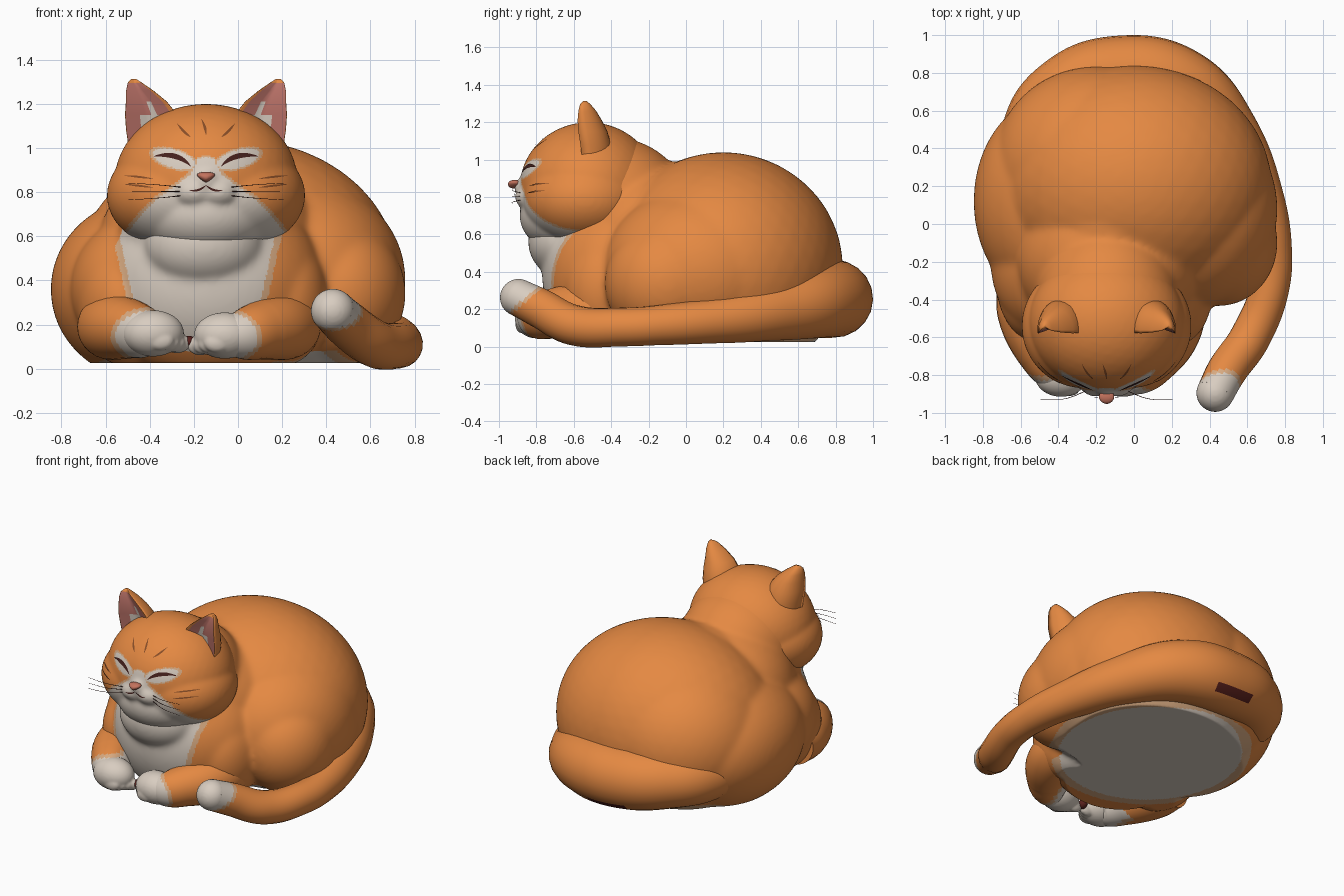
import bpy, bmesh, math
from mathutils import Matrix, Vector
from mathutils.bvhtree import BVHTree

if "Cube" in bpy.data.objects:
    bpy.data.objects.remove(bpy.data.objects["Cube"])

FACE_X = -0.145  # symmetry line of the head


def material(name, rgb):
    m = bpy.data.materials.new(name)
    m.use_nodes = True
    m.diffuse_color = (*rgb, 1)
    bsdf = next(n for n in m.node_tree.nodes if n.type == "BSDF_PRINCIPLED")
    bsdf.inputs["Base Color"].default_value = (*rgb, 1)
    bsdf.inputs["Roughness"].default_value = 0.8
    return m


ORANGE = material("orange fur", (0.78, 0.25, 0.055))
WHITE = material("cream white fur", (0.69, 0.61, 0.53))
PEACH = material("pale orange fur", (0.68, 0.40, 0.22))
PINK = material("ear pink", (0.50, 0.17, 0.14))
NOSE = material("nose pink", (0.55, 0.17, 0.11))
DARK = material("dark brown", (0.06, 0.015, 0.012))
STRIPE = material("stripe brown", (0.25, 0.075, 0.02))
RED = material("dark red", (0.10, 0.015, 0.012))
FUR = [ORANGE, WHITE, PEACH]


def add_object(name, mesh, mats, rule=None):
    """Link a smooth mesh and colour its faces by a rule on centre and normal."""
    mesh.name = name
    ob = bpy.data.objects.new(name, mesh)
    bpy.context.scene.collection.objects.link(ob)
    mesh.materials.clear()
    for m in mats:
        mesh.materials.append(m)
    for p in mesh.polygons:
        p.use_smooth = True
        p.material_index = rule(p.center, p.normal) if rule else 0
    return ob


def baked(ob):
    bpy.context.view_layer.update()
    dg = bpy.context.evaluated_depsgraph_get()
    return bpy.data.meshes.new_from_object(ob.evaluated_get(dg))


def blob(name, balls, mats, rule=None, voxel=0.012, smooth=12, floor=0.0):
    """Fuse ellipsoids (centre, radii) into one soft form with a flat base."""
    bm = bmesh.new()
    for c, r in balls:
        bmesh.ops.create_icosphere(bm, subdivisions=4, radius=1,
                                   matrix=Matrix.Translation(c) @ Matrix.Diagonal((*r, 1)))
    raw = bpy.data.meshes.new("raw")
    bm.to_mesh(raw)
    bm.free()
    tmp = bpy.data.objects.new("tmp", raw)
    bpy.context.scene.collection.objects.link(tmp)
    mod = tmp.modifiers.new("fuse", "REMESH")
    mod.mode, mod.voxel_size = "VOXEL", voxel
    mod = tmp.modifiers.new("soften", "SMOOTH")
    mod.factor, mod.iterations = 0.5, smooth
    mesh = baked(tmp)
    bpy.data.objects.remove(tmp)
    for v in mesh.vertices:
        v.co.z = max(v.co.z, floor)
    return add_object(name, mesh, mats, rule)


def tube(name, points, mats, rule=None, sides=6):
    """Tapered tube through (x, y, z, radius) points."""
    cu = bpy.data.curves.new("path", "CURVE")
    cu.dimensions, cu.bevel_depth = "3D", 1
    cu.bevel_resolution, cu.use_fill_caps, cu.resolution_u = sides, True, 16
    sp = cu.splines.new("BEZIER")
    sp.radius_interpolation = "CARDINAL"
    sp.bezier_points.add(len(points) - 1)
    for bp, (x, y, z, r) in zip(sp.bezier_points, points):
        bp.co, bp.radius = (x, y, z), r
        bp.handle_left_type = bp.handle_right_type = "AUTO"
    tmp = bpy.data.objects.new("tmp", cu)
    bpy.context.scene.collection.objects.link(tmp)
    mesh = baked(tmp)
    bpy.data.objects.remove(tmp)
    return add_object(name, mesh, mats, rule)


def lerp(table, v):
    for (a, p), (b, q) in zip(table, table[1:]):
        if v <= b:
            return p + (q - p) * max(0, (v - a) / (b - a))
    return table[-1][1]


# Body: torso, rump, haunches, shoulder mass, neck, chest and ruff
def body_rule(c, n):
    if c.z < 0.08 and n.z < -0.2:
        d = math.hypot((c.x + 0.03) / 0.57, (c.y - 0.12) / 0.59)
        return 1 if d < 1 else 2 if d < 1.1 else 0
    if c.y < -0.5 and n.y < -0.15:
        d = abs(c.x + 0.185) - (0.22 + 0.22 * c.z)
        return 1 if d < 0 else 2 if d < 0.03 else 0
    return 0


body_balls = [((0, 0.2, 0.42), (0.73, 0.64, 0.62)),
              ((-0.2, 0.3, 0.42), (0.55, 0.535, 0.5)),
              ((0.28, 0.08, 0.40), (0.48, 0.53, 0.46)),
              ((0.45, -0.1, 0.34), (0.31, 0.335, 0.33)),
              ((-0.40, 0.12, 0.36), (0.45, 0.57, 0.42)),
              ((-0.42, -0.2, 0.36), (0.34, 0.42, 0.34)),
              ((-0.13, -0.18, 0.56), (0.50, 0.46, 0.43)),
              ((-0.14, -0.42, 0.78), (0.38, 0.42, 0.345)),
              ((-0.10, 0.0, 0.72), (0.35, 0.3, 0.275)),
              ((FACE_X, -0.40, 0.62), (0.40, 0.36, 0.22)),
              ((-0.12, -0.35, 0.38), (0.51, 0.42, 0.46)),
              ((-0.155, -0.64, 0.56), (0.27, 0.205, 0.2)),
              ((0.2, -0.39, 0.31), (0.21, 0.26, 0.30)),
              ((-0.50, -0.31, 0.30), (0.23, 0.32, 0.29))]
body_balls += [((x, -0.40, 0.46), (0.22, 0.24, 0.30)) for x in (-0.36, 0.07)]
blob("body", body_balls, FUR, body_rule, smooth=36, floor=0.025)

# Head: cranium, cheeks, chin and muzzle
MASK = [(0.5, 0.36), (0.62, 0.355), (0.7, 0.29), (0.78, 0.21), (0.82, 0.15),
        (0.88, 0.07), (0.95, 0.035), (0.98, -0.05)]


def head_rule(c, n):
    if c.y > -0.5 or n.y > -0.05 and c.z > 0.6:
        return 0
    dx = abs(c.x - FACE_X)
    d = dx - lerp(MASK, c.z)
    eye = math.hypot((dx - 0.145) / 0.095, (c.z - 0.95 - 0.25 * (dx - 0.145)) / 0.042)
    if d < 0 or eye < 1:
        return 1
    return 2 if d < 0.02 or eye < 1.18 else 0


head_balls = [((FACE_X, -0.52, 0.85), (0.415, 0.37, 0.35)),
              ((FACE_X, -0.61, 0.70), (0.31, 0.28, 0.21)),
              ((FACE_X, -0.83, 0.85), (0.07, 0.09, 0.07))]
for s in (-1, 1):
    head_balls += [((FACE_X + s * 0.12, -0.54, 0.785), (0.33, 0.33, 0.25)),
                   ((FACE_X + s * 0.055, -0.82, 0.80), (0.10, 0.095, 0.075))]
head = blob("head", head_balls, FUR, head_rule, voxel=0.01, smooth=20)
surface = BVHTree.FromPolygons([v.co for v in head.data.vertices],
                               [p.vertices for p in head.data.polygons])


# Painted strokes: thin tapered ribbons laid on the face
def stroke(name, path, width, mat, side=1, steps=14):
    bm = bmesh.new()
    rows = []
    a, b, c = (Vector(p) for p in path)
    for i in range(steps + 1):
        t = i / steps
        p = a * (1 - t) ** 2 + b * 2 * t * (1 - t) + c * t * t
        d = ((b - a) * (1 - t) + (c - b) * t).normalized()
        off = Vector((-d.y, d.x)) * (width / 2 * math.sin(math.pi * (0.04 + 0.92 * t)))
        row = []
        for q in (p + off, p, p - off):
            x = FACE_X + side * q.x
            hit = surface.ray_cast(Vector((x, -3, q.y)), Vector((0, 1, 0)))
            y = hit[0].y if hit[0] else -0.5
            row.append(bm.verts.new((x, y - 0.006, q.y)))
        rows.append(row)
    for r0, r1 in zip(rows, rows[1:]):
        for k in (0, 1):
            f = bm.faces.new((r0[k], r0[k + 1], r1[k + 1], r1[k]))
            f.normal_update()
            if f.normal.y > 0:
                f.normal_flip()
    mesh = bpy.data.meshes.new(name)
    bm.to_mesh(mesh)
    bm.free()
    add_object(name, mesh, [mat])


# Ears: cupped cones, pink inside with a spiky pale tuft
# rows: height, centre offset, half width, front y, back y
EAR = [(1.00, 0.235, 0.115, -0.58, -0.40), (1.08, 0.24, 0.122, -0.59, -0.40),
       (1.15, 0.248, 0.119, -0.60, -0.42), (1.21, 0.27, 0.093, -0.60, -0.45),
       (1.26, 0.30, 0.062, -0.59, -0.48), (1.295, 0.322, 0.033, -0.575, -0.51),
       (1.312, 0.327, 0.012, -0.555, -0.53)]


def ear(name, side, count=28):
    bm = bmesh.new()
    rings = []
    for z, off, w, yf, yb in EAR:
        ring = []
        for i in range(count):
            a = 2 * math.pi * i / count
            ca, sa = math.cos(a), math.sin(a)
            rim = yf + 0.25 * (yb - yf)
            y = rim + (yb - rim) * sa if sa > 0 else yf + (rim - yf) * (1.6 - abs(ca)) * 0.9
            ring.append(bm.verts.new((FACE_X + side * (off + w * ca), y, z)))
        rings.append(ring)
    for k, (r0, r1) in enumerate(zip(rings, rings[1:])):
        for i in range(count):
            j = (i + 1) % count
            f = bm.faces.new((r0[i], r0[j], r1[j], r1[i]))
            if 17 <= i < count - 1 and k < len(rings) - 2:
                tuft = 18 <= i <= 22 and (k < 2 or k == 2 and i == 20)
                f.material_index = 2 if tuft else 1
    bm.faces.new(rings[-1])
    bmesh.ops.recalc_face_normals(bm, faces=bm.faces)
    mesh = bpy.data.meshes.new(name)
    bm.to_mesh(mesh)
    bm.free()
    index = [p.material_index for p in mesh.polygons]
    ob = add_object(name, mesh, [ORANGE, PINK, WHITE])
    for p, k in zip(ob.data.polygons, index):
        p.material_index = k


for side, label in ((1, "left"), (-1, "right")):
    ear(label + "_ear", side)
    stroke(label + "_eye", [(0.07, 0.918), (0.13, 0.985), (0.235, 0.962)], 0.024, DARK, side)
    stroke(label + "_mouth", [(0, 0.832), (0.03, 0.80), (0.075, 0.808)], 0.010, DARK, side)
    stroke(label + "_brow_stripe", [(0.07, 1.05), (0.10, 1.07), (0.13, 1.11)], 0.012, STRIPE, side)
    for k, z in enumerate((0.87, 0.83)):
        stroke(f"{label}_cheek_stripe_{k}", [(0.24, z - 0.01), (0.3, z), (0.37, z + 0.005)],
               0.009, STRIPE, side)
    for k in range(3):
        z = 0.785 + 0.018 * k
        tube(f"{label}_whisker_{k}", [(FACE_X + side * 0.1, -0.88, z, 0.002),
                                      (FACE_X + side * 0.22, -0.925, z + 0.012 * (k - 1), 0.0015),
                                      (FACE_X + side * 0.35, -0.93, z + 0.02 * (k - 1), 0.001)],
             [DARK], sides=1)
stroke("crown_stripe", [(0, 1.06), (0.0, 1.09), (-0.02, 1.13)], 0.012, STRIPE)

# Nose: small wedge, wider at the top
nose = blob("nose", [((FACE_X, -0.915, 0.868), (0.036, 0.038, 0.024))], [NOSE], voxel=0.005, smooth=2)
for v in nose.data.vertices:
    v.co.x = FACE_X + (v.co.x - FACE_X) * (1 + (v.co.z - 0.868) * 25)


# Folded forelegs, turning white around the paws
def cuff(x, z):
    def rule(c, n):
        d = math.hypot((c.x - x) / 0.155, (c.z - z) / 0.112)
        return 0 if c.y > -0.6 or d > 1.14 else 2 if d > 1 else 1
    return rule


tube("left_foreleg", [(0.24, -0.36, 0.20, 0.14), (0.21, -0.55, 0.19, 0.15),
                      (0.11, -0.71, 0.175, 0.135), (0.02, -0.79, 0.155, 0.115),
                      (-0.06, -0.81, 0.15, 0.09)], FUR, cuff(-0.065, 0.145), sides=12)
tube("right_foreleg", [(-0.59, -0.33, 0.19, 0.14), (-0.57, -0.48, 0.19, 0.15),
                       (-0.49, -0.67, 0.18, 0.135), (-0.42, -0.77, 0.165, 0.115),
                       (-0.36, -0.81, 0.16, 0.09)], FUR, cuff(-0.40, 0.15), sides=12)


# Paws: a soft mitt with toes pointing to the middle
def paw(name, x, z, side):
    balls = [((x, -0.805, z), (0.14, 0.11, 0.105))]
    for k in range(4):
        balls.append(((x - side * (0.11 - 0.025 * k), -0.79 - 0.03 * k, z - 0.045 + 0.004 * k),
                      (0.06, 0.032, 0.045)))
    blob(name, balls, [WHITE], voxel=0.008, smooth=4, floor=0.04)


paw("left_paw", -0.06, 0.15, 1)
paw("right_paw", -0.385, 0.16, -1)
blob("paw_pad", [((-0.222, -0.77, 0.12), (0.03, 0.04, 0.03))], [RED], voxel=0.008, smooth=2)


# Tail: wraps round the back and the left side, ending in a rounded white tip
def tail_rule(c, n):
    d = c.y + 0.78 + 1.17 * (0.33 - c.z)
    if d < 0.03:
        return 1 if d < 0 else 2
    return 3 if abs(c.x + 0.05) < 0.14 and n.y > 0 and -0.88 < n.z < -0.7 else 0


tube("tail", [(-0.60, 0.30, 0.27, 0.11), (-0.53, 0.53, 0.28, 0.16), (-0.36, 0.71, 0.28, 0.185),
              (-0.10, 0.79, 0.26, 0.205), (0.25, 0.73, 0.245, 0.20), (0.50, 0.49, 0.19, 0.16),
              (0.65, 0.20, 0.145, 0.128), (0.725, -0.10, 0.118, 0.11),
              (0.72, -0.33, 0.105, 0.104), (0.615, -0.60, 0.115, 0.108),
              (0.49, -0.78, 0.205, 0.106), (0.43, -0.895, 0.262, 0.10)],
     FUR + [RED], tail_rule, sides=8)
blob("tail_tip", [((0.43, -0.895, 0.262), (0.10, 0.10, 0.10))], FUR, tail_rule, voxel=0.01, smooth=2)
